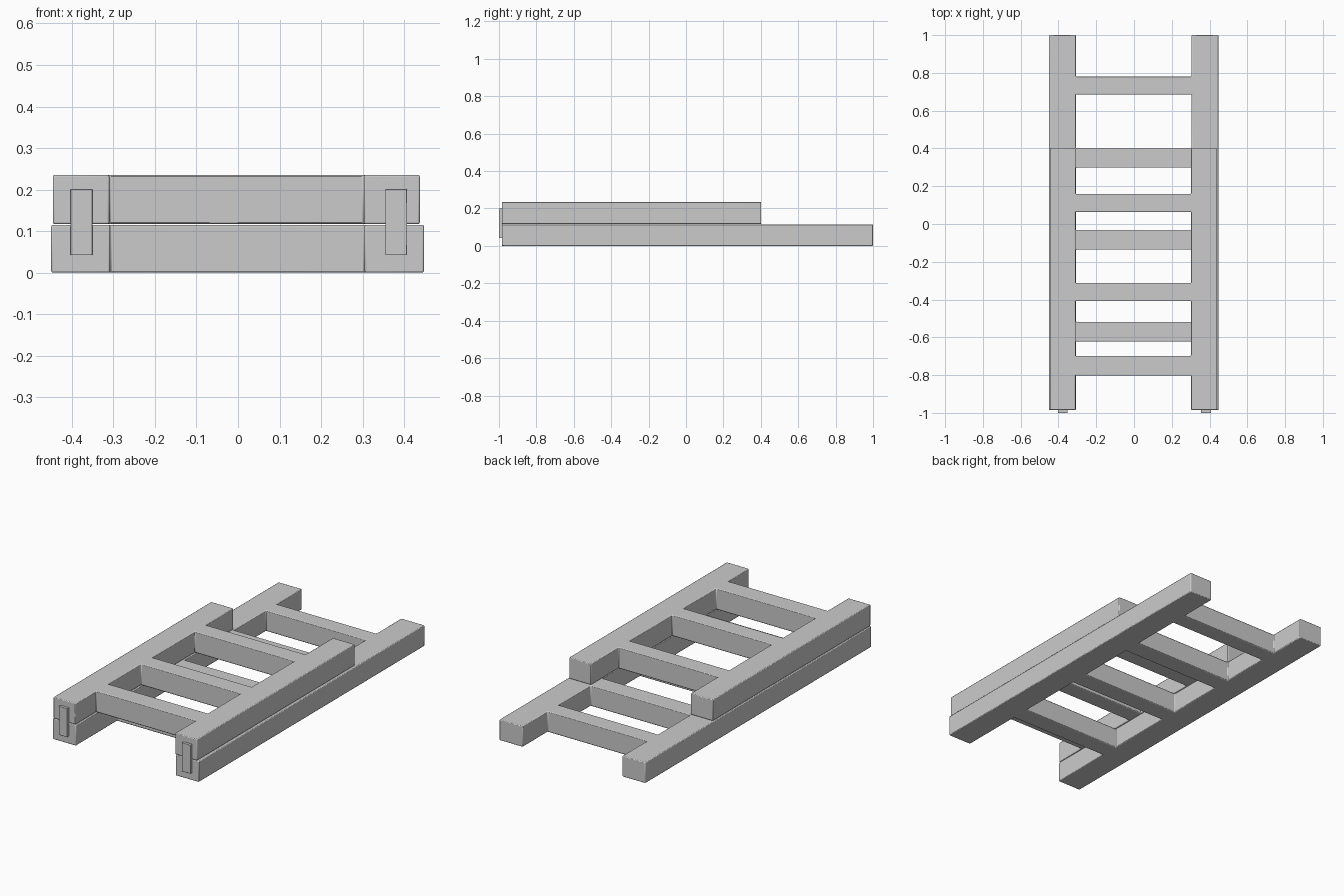
import bpy
import bmesh

if "Cube" in bpy.data.objects:
    bpy.data.objects.remove(bpy.data.objects["Cube"])


def finish(obj, bevel):
    mod = obj.modifiers.new("edge_bevel", 'BEVEL')
    mod.width = bevel
    mod.segments = 2
    mod.limit_method = 'ANGLE'
    bpy.ops.object.select_all(action='DESELECT')
    obj.select_set(True)
    bpy.context.view_layer.objects.active = obj
    bpy.ops.object.shade_smooth_by_angle()


def add_object(name, bm, bevel):
    bmesh.ops.recalc_face_normals(bm, faces=bm.faces[:])
    mesh = bpy.data.meshes.new(name)
    bm.to_mesh(mesh)
    bm.free()
    obj = bpy.data.objects.new(name, mesh)
    bpy.context.collection.objects.link(obj)
    finish(obj, bevel)
    return obj


def ladder(name, xs, y0, y1, rungs, z0, z1):
    """Rails and flush rungs as one grid of cells, extruded upward."""
    ys = [y0] + [y for r in rungs for y in r] + [y1]
    bm = bmesh.new()
    grid = {}

    def vert(i, j):
        if (i, j) not in grid:
            grid[i, j] = bm.verts.new((xs[i], ys[j], z0))
        return grid[i, j]

    for j in range(len(ys) - 1):
        for i in range(3):
            if i == 1 and j % 2 == 0:
                continue  # gap between rungs
            bm.faces.new((vert(i, j), vert(i + 1, j),
                          vert(i + 1, j + 1), vert(i, j + 1)))
    base = bm.faces[:]
    new = bmesh.ops.extrude_face_region(bm, geom=base, use_keep_orig=True)["geom"]
    bmesh.ops.translate(bm, vec=(0, 0, z1 - z0),
                        verts=[v for v in new if isinstance(v, bmesh.types.BMVert)])
    return add_object(name, bm, 0.004)


def box(name, lo, hi, bevel):
    bm = bmesh.new()
    bmesh.ops.create_cube(bm, size=1)
    for v in bm.verts:
        v.co = [(a + b) / 2 + c * (b - a) for a, b, c in zip(lo, hi, v.co)]
    return add_object(name, bm, bevel)


# Long lower ladder section
ladder("lower_ladder", (-0.45, -0.308, 0.305, 0.448), -0.985, 1.0,
       [(-0.622, -0.518), (-0.136, -0.032), (0.298, 0.402), (0.686, 0.78)],
       0.0, 0.115)

# Short upper ladder section
ladder("upper_ladder", (-0.446, -0.31, 0.303, 0.438), -0.985, 0.402,
       [(-0.802, -0.698), (-0.408, -0.312), (0.064, 0.16)],
       0.117, 0.235)

# Joining plates across the front rail ends
for side, x in (("left", -0.377), ("right", 0.381)):
    box(side + "_joining_plate", (x - 0.026, -1.0, 0.042),
        (x + 0.026, -0.98, 0.201), 0.001)
